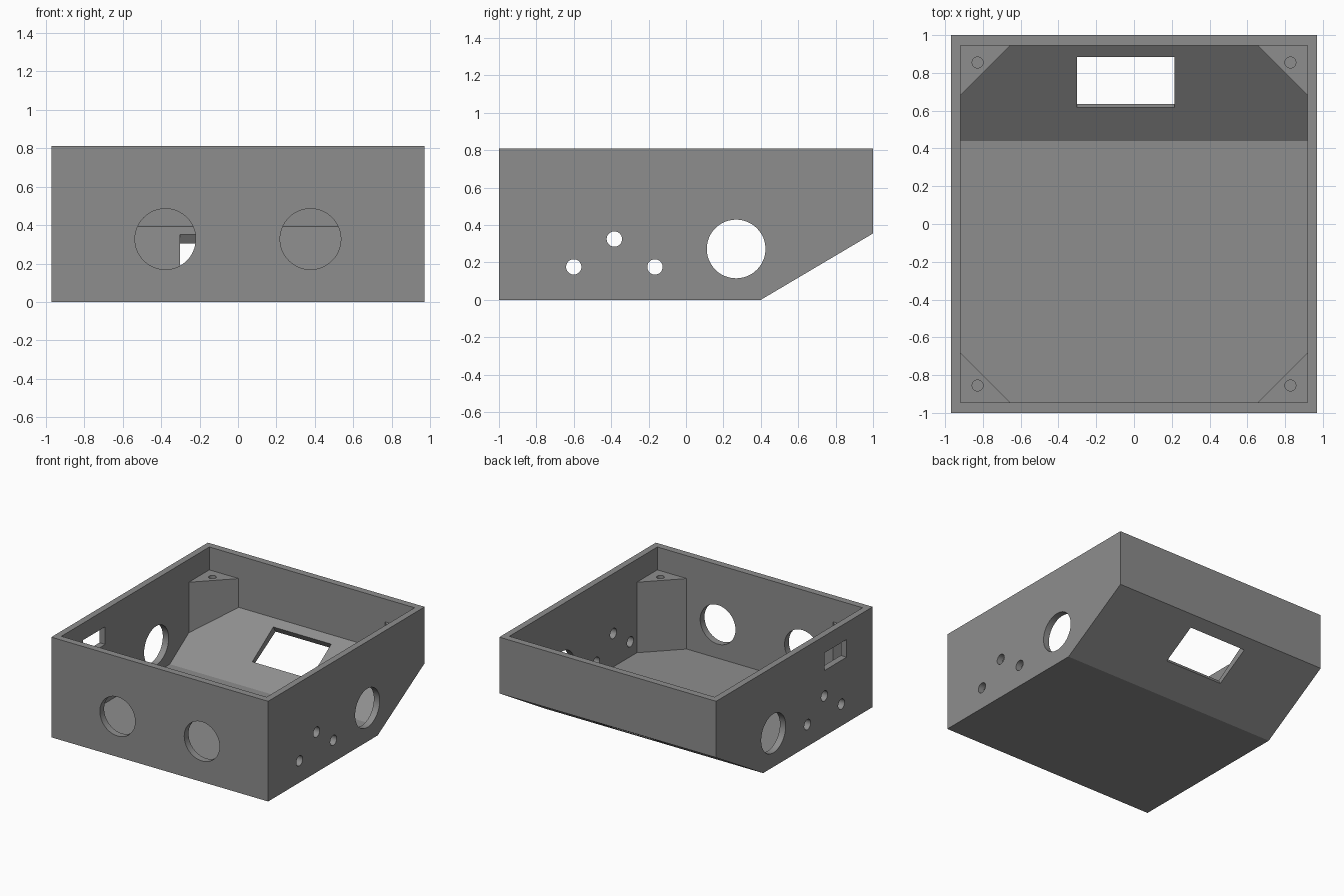
import bpy, bmesh
from mathutils import Vector

if "Cube" in bpy.data.objects:
    bpy.data.objects.remove(bpy.data.objects["Cube"])

W, H = 0.97, 0.81            # half width, height
IX, IY = 0.918, 0.945        # inner half sizes
FLOOR, POST_TOP = 0.055, 0.625

grey = bpy.data.materials.new("mid grey")
grey.diffuse_color = (0.27, 0.27, 0.27, 1)
grey.use_nodes = True
grey.node_tree.nodes["Principled BSDF"].inputs["Base Color"].default_value = grey.diffuse_color


def prism(name, points, sweep):
    """Solid made by sweeping a flat polygon along a vector."""
    bm = bmesh.new()
    face = bm.faces.new([bm.verts.new(p) for p in points])
    ext = bmesh.ops.extrude_face_region(bm, geom=[face])
    moved = [v for v in ext["geom"] if isinstance(v, bmesh.types.BMVert)]
    bmesh.ops.translate(bm, verts=moved, vec=sweep)
    bmesh.ops.recalc_face_normals(bm, faces=bm.faces)
    mesh = bpy.data.meshes.new(name)
    bm.to_mesh(mesh)
    bm.free()
    obj = bpy.data.objects.new(name, mesh)
    bpy.context.collection.objects.link(obj)
    mesh.materials.append(grey)
    return obj


def side_prism(name, yz, x0, x1):
    return prism(name, [(x0, y, z) for y, z in yz], (x1 - x0, 0, 0))


def drill(name, centre, radius, direction, sides=48):
    """Round cutter centred on a point and running both ways along a direction."""
    d = Vector(direction)
    turn = Vector((0, 0, 1)).rotation_difference(d)
    bm = bmesh.new()
    bmesh.ops.create_cone(bm, cap_ends=True, segments=sides, radius1=radius,
                          radius2=radius, depth=d.length)
    mesh = bpy.data.meshes.new(name)
    bm.to_mesh(mesh)
    bm.free()
    mesh.transform(turn.to_matrix().to_4x4())
    mesh.materials.append(grey)
    obj = bpy.data.objects.new(name, mesh)
    obj.location = centre
    bpy.context.collection.objects.link(obj)
    return obj


def cut(target, cutter):
    mod = target.modifiers.new(cutter.name, "BOOLEAN")
    mod.operation, mod.solver, mod.object = "DIFFERENCE", "EXACT", cutter
    bpy.context.view_layer.objects.active = target
    bpy.ops.object.modifier_apply(modifier=mod.name)
    bpy.data.objects.remove(cutter)


# Outer case with a sloping underside at the back
case = side_prism("open_case", [(-1, 0), (0.4, 0), (1, 0.355), (1, H), (-1, H)], -W, W)

# Hollow interior, leaving solid triangular posts in the corners
cavity = side_prism("cavity", [(-IY, FLOOR), (0.44, FLOOR), (IY, 0.392), (IY, 1), (-IY, 1)], -IX, IX)
for sx in (-1, 1):
    for sy in (-1, 1):
        corner = [(1.2, 0.4), (0.4, 1.2), (1.2, 1.2)]
        cut(cavity, prism("corner_post", [(sx * x, sy * y, -0.2) for x, y in corner],
                          (0, 0, POST_TOP + 0.2)))
cut(case, cavity)

# Screw holes in the post tops
for sx in (-1, 1):
    for sy in (-1, 1):
        cut(case, drill("screw_hole", (sx * 0.828, sy * 0.855, POST_TOP), 0.029, (0, 0, 0.4), 32))

# Two large round openings in the front wall
for x in (-0.378, 0.377):
    cut(case, drill("front_opening", (x, -1, 0.327), 0.158, (0, 0.3, 0), 64))

# One large and three small holes through both side walls
for sx in (-1, 1):
    for y, z, r in ((0.268, 0.272, 0.157), (-0.6, 0.176, 0.041),
                    (-0.383, 0.325, 0.041), (-0.166, 0.176, 0.041)):
        cut(case, drill("side_hole", (sx * W, y, z), r, (0.3, 0, 0)))

# Rectangular slot in the left wall
cut(case, side_prism("left_slot", [(-0.667, 0.53), (-0.385, 0.53), (-0.385, 0.673), (-0.667, 0.673)],
                     -W - 0.1, -W + 0.2))

# Rectangular window square to the sloping floor
n = Vector((0.509, -0.861)) * 0.15
low, high = Vector((0.625, 0.156)), Vector((0.898, 0.327))
cut(case, side_prism("slope_window", [low + n, high + n, high - n, low - n], -0.303, 0.215))

# Smooth round hole walls, crisp edges elsewhere
bpy.context.view_layer.objects.active = case
case.select_set(True)
bpy.ops.object.shade_smooth_by_angle(angle=0.5)
